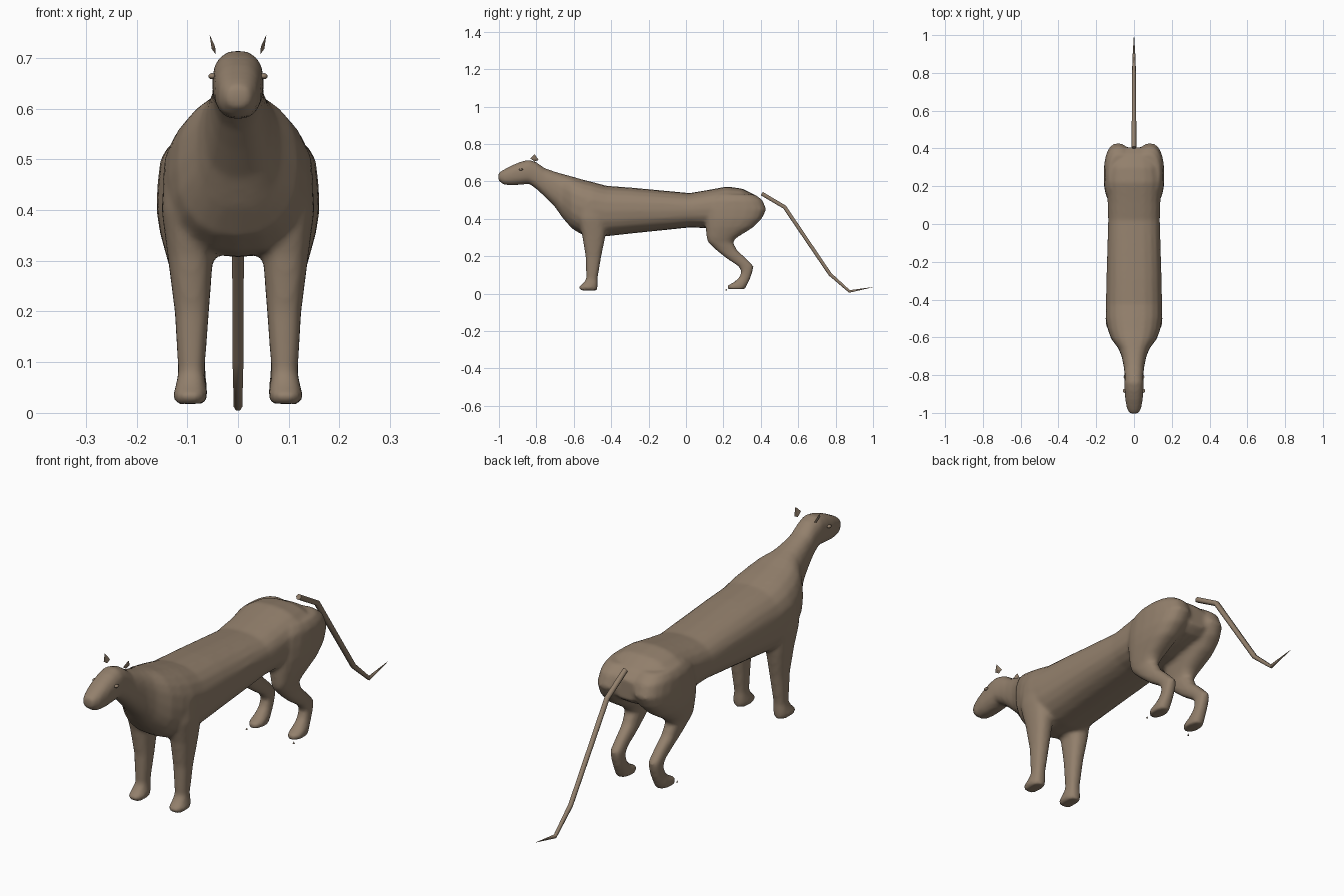
import bpy
import bmesh
from math import cos, sin, tau

cube = bpy.data.objects.get("Cube")
if cube:
    bpy.data.objects.remove(cube, do_unlink=True)

fur = bpy.data.materials.new("brown fur")
fur.use_nodes = True
fur.diffuse_color = (0.29, 0.215, 0.15, 1)
fur.node_tree.nodes["Principled BSDF"].inputs["Base Color"].default_value = fur.diffuse_color


def power(v, e):
    return abs(v) ** e * (1 if v >= 0 else -1)


def loft(bm, rings):
    """Skin a list of closed rings and cap both ends."""
    loops = [[bm.verts.new(p) for p in ring] for ring in rings]
    for a, b in zip(loops, loops[1:]):
        for i in range(len(a)):
            j = (i + 1) % len(a)
            bm.faces.new((a[i], a[j], b[j], b[i]))
    bm.faces.new(loops[0][::-1])
    bm.faces.new(loops[-1])


def oval(n=20, e=0.82):
    return [(power(cos(tau * i / n), e), power(sin(tau * i / n), e)) for i in range(n)]


def upright_ring(y, top, bottom, half):
    mid, h = (top + bottom) / 2, (top - bottom) / 2
    return [(half * u, y, mid + h * v) for u, v in oval()]


def flat_ring(z, front, back, x, half):
    mid, d = (front + back) / 2, (back - front) / 2
    return [(x + half * u, mid + d * v, z) for u, v in oval()]


def add_object(name, bm, smooth=True):
    bmesh.ops.recalc_face_normals(bm, faces=bm.faces)
    mesh = bpy.data.meshes.new(name)
    bm.to_mesh(mesh)
    bm.free()
    mesh.materials.append(fur)
    for f in mesh.polygons:
        f.use_smooth = smooth
    ob = bpy.data.objects.new(name, mesh)
    bpy.context.collection.objects.link(ob)
    return ob


# Head, neck and trunk: y, top, bottom, half width
trunk = [
    (-1.003, .645, .605, .024), (-.975, .663, .583, .038),
    (-.93, .687, .579, .046), (-.88, .707, .583, .050),
    (-.84, .716, .588, .051), (-.80, .703, .560, .050),
    (-.757, .672, .520, .054), (-.70, .652, .463, .066),
    (-.66, .640, .405, .082), (-.61, .627, .348, .120),
    (-.56, .612, .318, .139), (-.50, .597, .308, .149),
    (-.425, .577, .307, .149), (-.29, .567, .322, .146),
    (.02, .538, .354, .137), (.12, .555, .350, .140),
    (.22, .573, .350, .148), (.30, .562, .365, .142),
    (.37, .528, .385, .115), (.405, .495, .41, .06),
]
# Legs: z, front, back, x centre, half width
front_leg = [
    (.50, -.58, -.42, .085, .06), (.40, -.58, -.42, .093, .058),
    (.31, -.555, -.43, .094, .045), (.20, -.537, -.453, .091, .034),
    (.08, -.533, -.473, .092, .026), (.055, -.55, -.472, .093, .030),
    (.035, -.575, -.473, .094, .034), (.018, -.565, -.475, .094, .030),
]
hind_leg = [
    (.53, .15, .37, .075, .06), (.50, .11, .41, .081, .072),
    (.45, .095, .43, .084, .075), (.40, .10, .405, .09, .071),
    (.355, .105, .36, .096, .058), (.30, .11, .272, .096, .043),
    (.275, .118, .25, .095, .036), (.23, .165, .275, .092, .030),
    (.19, .215, .32, .090, .027), (.147, .280, .362, .089, .025),
    (.12, .297, .356, .089, .025), (.088, .285, .346, .089, .025),
    (.06, .255, .333, .090, .028), (.043, .22, .325, .091, .031),
    (.024, .222, .315, .091, .029),
]
bm = bmesh.new()
loft(bm, [upright_ring(*r) for r in trunk])
for leg in (front_leg, hind_leg):
    for side in (1, -1):
        loft(bm, [flat_ring(z, f, b, side * x, h) for z, f, b, x, h in leg])
body = add_object("body", bm)

# Fuse trunk and legs into one continuous skin
fuse = body.modifiers.new("fuse", "REMESH")
fuse.mode = "VOXEL"
fuse.voxel_size = 0.009
fuse.use_smooth_shade = True
soften = body.modifiers.new("soften", "SMOOTH")
soften.factor = 0.5
soften.iterations = 5

# Tail: a thin tapering tube
curve = bpy.data.curves.new("tail", "CURVE")
curve.dimensions = "3D"
curve.bevel_depth = 0.012
curve.bevel_resolution = 1
curve.use_fill_caps = True
path = [(.405, .535, 1), (.527, .463, 1), (.77, .104, .9), (.874, .012, .7), (.999, .035, .05)]
spline = curve.splines.new("POLY")
spline.points.add(len(path) - 1)
for point, (y, z, r) in zip(spline.points, path):
    point.co = (0, y, z, 1)
    point.radius = r
curve.materials.append(fur)
tail = bpy.data.objects.new("tail", curve)
bpy.context.collection.objects.link(tail)

for side, label in ((1, "left"), (-1, "right")):
    # Thin cupped ear
    bm = bmesh.new()
    corners = [(.045, -.832, .722), (.044, -.81, .707), (.046, -.788, .715), (.056, -.81, .746)]
    a, b, c, tip = [bm.verts.new((side * x, y, z)) for x, y, z in corners]
    mid = bm.verts.new((side * .052, -.806, .718))
    for tri in ((a, b, tip), (b, c, tip), (a, mid, b), (b, mid, c), (a, tip, mid), (mid, tip, c)):
        bm.faces.new(tri)
    add_object(label + "_ear", bm, False)

    # Almond eye set into the side of the head
    bm = bmesh.new()
    bmesh.ops.create_uvsphere(bm, u_segments=10, v_segments=6, radius=1)
    bmesh.ops.scale(bm, vec=(.008, .011, .006), verts=bm.verts)
    bmesh.ops.translate(bm, vec=(side * .051, -.883, .664), verts=bm.verts)
    add_object(label + "_eye", bm)

    # Small claw ahead of the hind paw
    bm = bmesh.new()
    bmesh.ops.create_cone(bm, cap_ends=True, segments=4, radius1=.005, radius2=0, depth=.008)
    bmesh.ops.translate(bm, vec=(side * .11, .215, .022), verts=bm.verts)
    add_object(label + "_hind_claw", bm, False)
